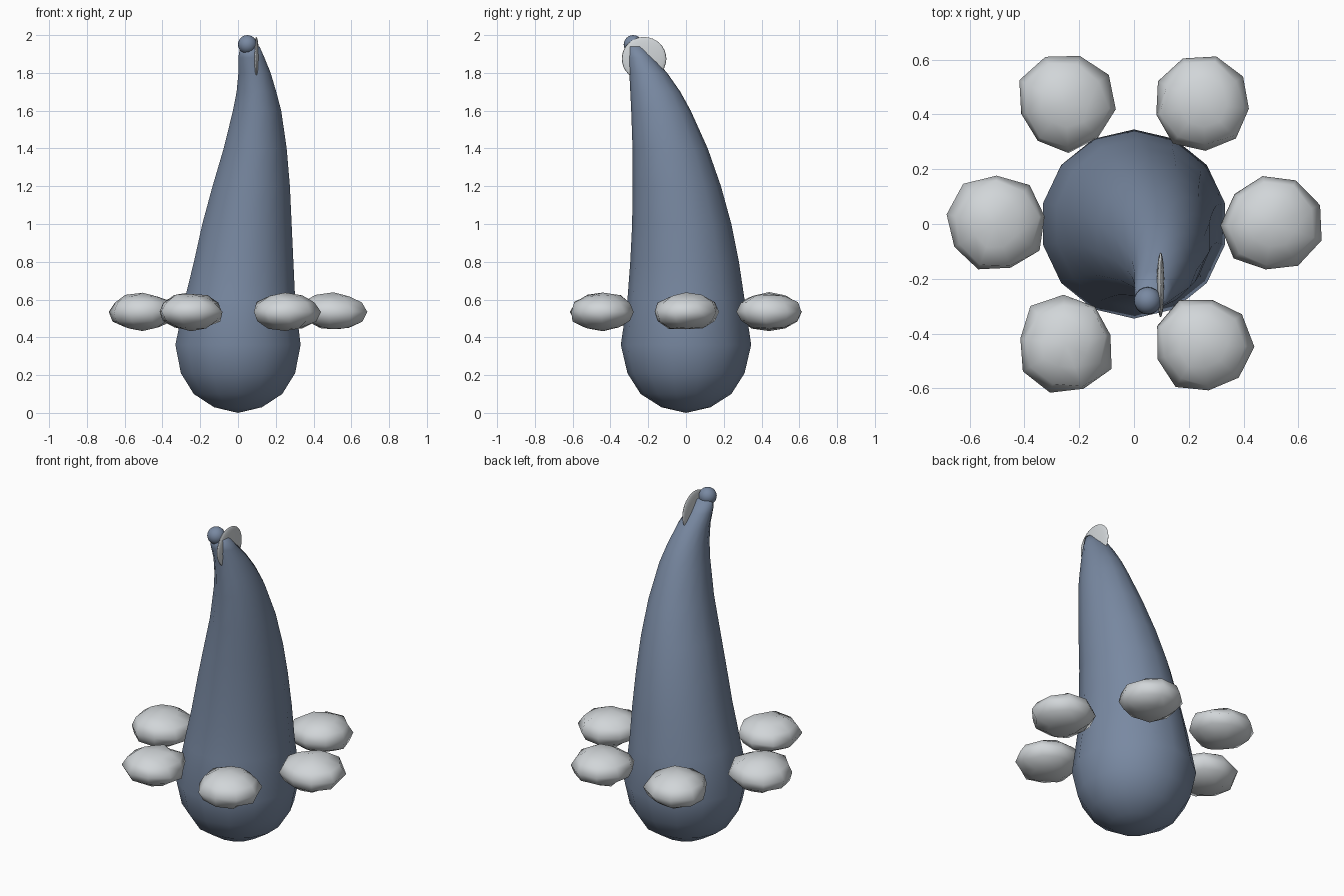
import bpy
import bmesh
import math
import random
from mathutils import Matrix, Vector

random.seed(4)

default_cube = bpy.data.objects.get("Cube")
if default_cube:
    bpy.data.objects.remove(default_cube, do_unlink=True)


def make_material(name, color):
    material = bpy.data.materials.new(name)
    material.use_nodes = True
    material.diffuse_color = color
    for node in material.node_tree.nodes:
        if node.type == "BSDF_PRINCIPLED":
            node.inputs["Base Color"].default_value = color
    return material


def finish(bm, name, material):
    """Turn a bmesh into a smooth shaded object with one colour."""
    bmesh.ops.recalc_face_normals(bm, faces=bm.faces)
    for face in bm.faces:
        face.smooth = True
    mesh = bpy.data.meshes.new(name)
    bm.to_mesh(mesh)
    bm.free()
    mesh.materials.append(material)
    obj = bpy.data.objects.new(name, mesh)
    bpy.context.collection.objects.link(obj)
    return obj


def ellipsoid(name, center, size, material, segments, rings, jitter=0.0):
    bm = bmesh.new()
    bmesh.ops.create_uvsphere(bm, u_segments=segments, v_segments=rings, radius=1)
    for vert in bm.verts:
        vert.co *= 1 + random.uniform(-jitter, jitter)
    turn = Matrix.Rotation(random.uniform(0, math.pi) if jitter else 0, 4, "Z")
    bm.transform(Matrix.Translation(center) @ Matrix.Diagonal((*size, 1)) @ turn)
    return finish(bm, name, material)


slate_blue = make_material("slate blue", (0.19, 0.25, 0.36, 1))
pale_grey = make_material("pale grey", (0.64, 0.67, 0.69, 1))

# Body: rings of height, x extent and y extent, leaning to a narrow tip
body_rings = [
    (0.03, -0.13, 0.13, -0.13, 0.13),
    (0.10, -0.24, 0.24, -0.24, 0.24),
    (0.21, -0.31, 0.31, -0.31, 0.31),
    (0.36, -0.34, 0.34, -0.345, 0.345),
    (0.6, -0.29, 0.31, -0.31, 0.31),
    (0.8, -0.24, 0.3, -0.295, 0.28),
    (1.0, -0.195, 0.29, -0.285, 0.24),
    (1.2, -0.14, 0.28, -0.283, 0.185),
    (1.4, -0.08, 0.262, -0.283, 0.115),
    (1.6, -0.03, 0.232, -0.29, 0.025),
    (1.7, -0.01, 0.205, -0.295, -0.03),
    (1.8, 0.0, 0.175, -0.3, -0.1),
    (1.88, 0.0, 0.142, -0.31, -0.17),
    (1.94, 0.01, 0.115, -0.315, -0.22),
]
SIDES = 14
bm = bmesh.new()
bottom = bm.verts.new((0, 0, 0))
previous = None
for z, left, right, front, back in body_rings:
    ring = []
    for i in range(SIDES):
        angle = math.tau * i / SIDES + math.pi / 2
        x = (left + right) / 2 + (right - left) / 2 * math.cos(angle)
        y = (front + back) / 2 + (back - front) / 2 * math.sin(angle)
        ring.append(bm.verts.new((x, y, z)))
    for i in range(SIDES):
        j = (i + 1) % SIDES
        if previous:
            bm.faces.new((previous[i], previous[j], ring[j], ring[i]))
        else:
            bm.faces.new((bottom, ring[j], ring[i]))
    previous = ring
bm.faces.new(previous)
finish(bm, "body", slate_blue)

# Rounded tip and the thin disc beside it
ellipsoid("body_tip", (0.05, -0.28, 1.95), (0.05, 0.05, 0.05), slate_blue, 20, 12)
ellipsoid("tip_disc", (0.097, -0.222, 1.875), (0.014, 0.118, 0.115), pale_grey, 24, 16)

# Six lumpy pads around the body
pad_size = (0.178, 0.178, 0.098)
for side, sign in (("left", 1), ("right", -1)):
    for place, x, y in (("front", 0.25, -0.44), ("middle", 0.505, 0), ("back", 0.25, 0.44)):
        center = Vector((sign * x, y, 0.535))
        ellipsoid(f"{place}_{side}_pad", center, pad_size, pale_grey, 9, 6, 0.07)
